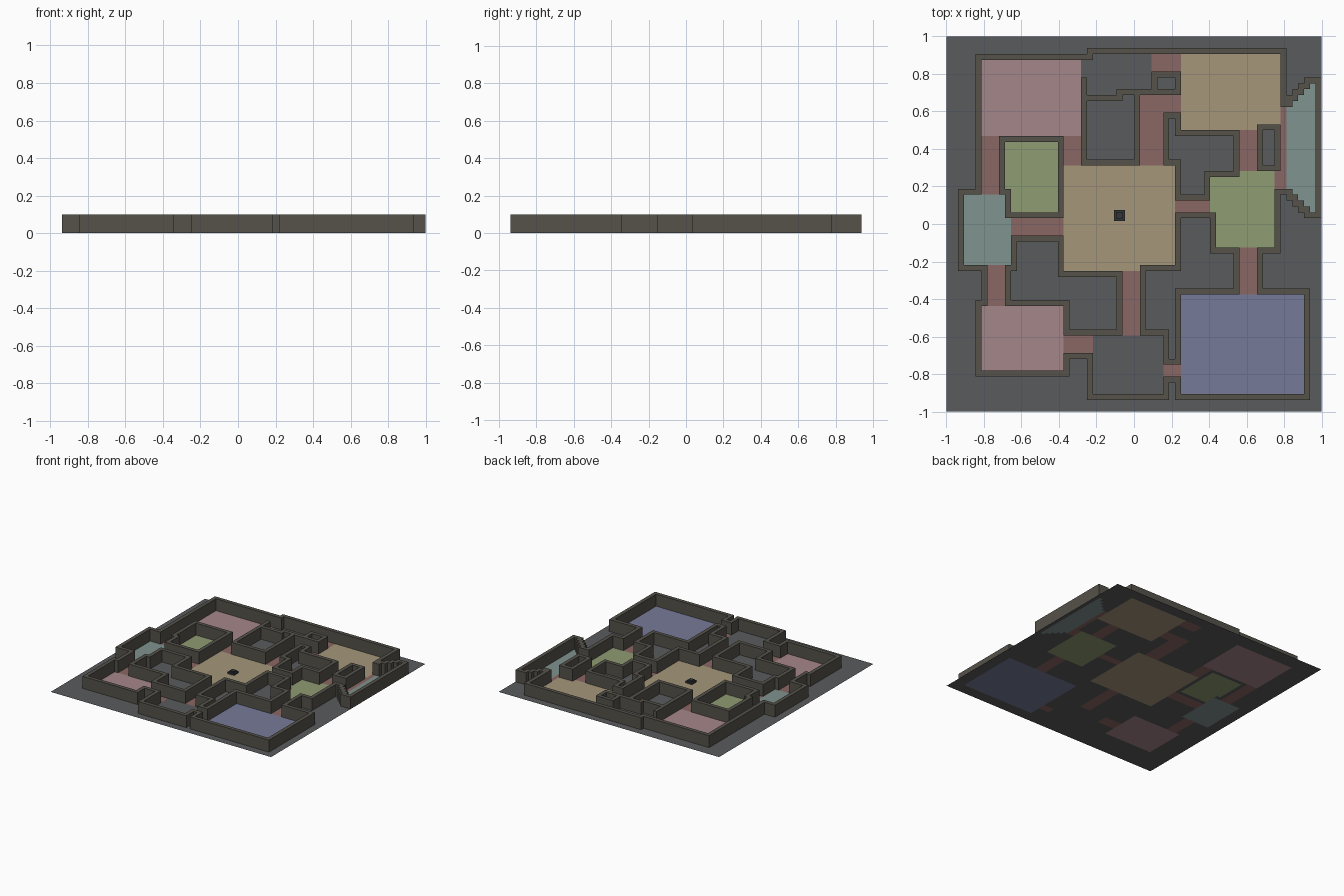
import bpy, bmesh

if "Cube" in bpy.data.objects:
    bpy.data.objects.remove(bpy.data.objects["Cube"])

N = 64                 # the map is a 64 x 64 cell grid
S = 2 / N              # cell size
WALL_H = 0.098


def material(name, hexcode):
    rgb = [int(hexcode[i:i + 2], 16) / 255 for i in (0, 2, 4)]
    lin = [c / 12.92 if c < 0.04 else ((c + 0.055) / 1.055) ** 2.4 for c in rgb]
    m = bpy.data.materials.new(name)
    m.diffuse_color = (*lin, 1)
    m.use_nodes = True
    m.node_tree.nodes["Principled BSDF"].inputs["Base Color"].default_value = m.diffuse_color
    return m


def rect(c0, r0, c1, r1):
    """Cells of a rectangle, upper limits excluded."""
    return {(c, r) for c in range(c0, c1) for r in range(r0, r1)}


def trace(*pts):
    """Cells along a polyline of straight runs."""
    out = set()
    for (a, b), (c, d) in zip(pts, pts[1:]):
        out |= rect(min(a, c), min(b, d), max(a, c) + 1, max(b, d) + 1)
    return out


def ring(c0, r0, c1, r1):
    return trace((c0, r0), (c1, r0), (c1, r1), (c0, r1), (c0, r0))


def build(name, cells, mat, height=0.0):
    """Flat tiles, or raised blocks with side faces only where exposed."""
    bm = bmesh.new()

    def quad(*pts):
        bm.faces.new([bm.verts.new((x * S - 1, y * S - 1, z)) for x, y, z in pts])

    h = height
    for c, r in sorted(cells):
        d, u = c + 1, r + 1
        quad((c, r, h), (d, r, h), (d, u, h), (c, u, h))
        if not h:
            continue
        sides = (((c, r - 1), (c, r), (d, r)), ((d, r), (d, r), (d, u)),
                 ((c, u), (d, u), (c, u)), ((c - 1, r), (c, u), (c, r)))
        for nb, a, b in sides:
            if nb not in cells:
                quad((*a, 0), (*b, 0), (*b, h), (*a, h))
    bmesh.ops.remove_doubles(bm, verts=bm.verts, dist=1e-5)
    me = bpy.data.meshes.new(name)
    bm.to_mesh(me)
    bm.free()
    me.materials.append(mat)
    ob = bpy.data.objects.new(name, me)
    bpy.context.collection.objects.link(ob)
    return ob


# Room floors
rooms = [
    ("northwest_room_floor", "a5868a", rect(6, 47, 23, 60)),
    ("southwest_room_floor", "a5868a", rect(6, 7, 20, 18)),
    ("northeast_room_floor", "a5967a", rect(40, 48, 57, 61)),
    ("central_room_floor", "a5967a", rect(20, 24, 39, 42)),
    ("west_garden_floor", "8f9c74", rect(11, 34, 19, 46) | rect(10, 38, 11, 46)),
    ("east_garden_floor", "8f9c74", rect(45, 28, 56, 41)),
    ("west_room_floor", "80938f", rect(3, 25, 11, 37)),
    ("southeast_room_floor", "767a98", rect(40, 3, 61, 20)),
]
# Stepped half-round room on the east side
alcove = set()
for i in range(5):
    alcove |= rect(58 + i, 38 - i, 59 + i, 52 + i)
rooms.append(("east_alcove_floor", "80938f", alcove))

mats, used = {}, set()
for name, col, cells in rooms:
    if col not in mats:
        mats[col] = material("tile_" + col, col)
    build(name, cells - used, mats[col])
    used |= cells

# Corridor floors
corridors = set()
for box in [(6, 37, 9, 47), (20, 42, 23, 47), (11, 30, 20, 33), (7, 18, 10, 25),
            (20, 10, 25, 13), (30, 13, 33, 24), (37, 6, 40, 8), (50, 20, 53, 28),
            (39, 34, 45, 36), (50, 41, 53, 48), (56, 38, 58, 41), (57, 41, 58, 52),
            (33, 42, 37, 54), (37, 51, 40, 54), (35, 58, 40, 61)]:
    corridors |= rect(*box)
build("corridor_floor", corridors - used, material("corridor_red", "8a6764"))
used |= corridors

# Remaining plain ground
build("ground_slab", rect(0, 0, N, N) - used, material("ground_grey", "5a5b5d"))

# Outer wall: north and west, then south, then east
walls = trace((57, 52), (57, 61), (24, 61), (24, 60), (5, 60), (5, 37), (2, 37),
              (2, 24), (6, 24), (6, 18), (5, 18), (5, 6), (20, 6), (20, 9),
              (24, 9), (24, 2), (37, 2), (37, 5), (39, 5), (39, 2), (61, 2),
              (61, 20), (53, 20), (53, 27), (56, 27), (56, 37), (58, 37))
for i in range(4):     # stepped alcove walls
    walls |= trace((57 + i, 52 + i), (58 + i, 52 + i), (58 + i, 53 + i))
    walls |= trace((58 + i, 37 - i), (58 + i, 36 - i), (59 + i, 36 - i))
walls |= trace((61, 56), (63, 56), (63, 33), (61, 33))

# Inner wall blocks between the rooms
walls |= ring(53, 41, 56, 48) | ring(35, 54, 39, 57)            # small pillars
walls |= trace((10, 33), (19, 33), (19, 46), (9, 46), (9, 37), (10, 37), (10, 33))
walls |= trace((23, 56), (23, 42), (32, 42), (32, 54))          # north block
walls |= trace((23, 53), (29, 53), (29, 54), (35, 54))
walls |= trace((11, 29), (19, 29), (19, 23), (29, 23), (29, 13), (20, 13),
               (20, 18), (10, 18), (10, 24), (11, 24), (11, 29))
walls |= trace((33, 24), (39, 24), (39, 33), (45, 33), (45, 27), (49, 27),
               (49, 20), (39, 20), (39, 8), (37, 8), (37, 13), (33, 13), (33, 24))
walls |= trace((37, 50), (39, 50), (39, 47), (49, 47), (49, 40), (44, 40),
               (44, 36), (39, 36), (39, 42), (37, 42), (37, 50))
build("dungeon_walls", walls, material("wall_stone", "55524a"), WALL_H)

# Small stepped pedestal in the central room
dark = material("pedestal_dark", "34363a")
for name, size, z0, z1 in [("pedestal_base", 0.06, 0.001, 0.015),
                           ("pedestal_top", 0.036, 0.015, 0.025)]:
    bpy.ops.mesh.primitive_cube_add(size=1, location=(-0.077, 0.045, (z0 + z1) / 2))
    ob = bpy.context.object
    ob.name = name
    ob.scale = (size, size, z1 - z0)
    ob.data.materials.append(dark)
